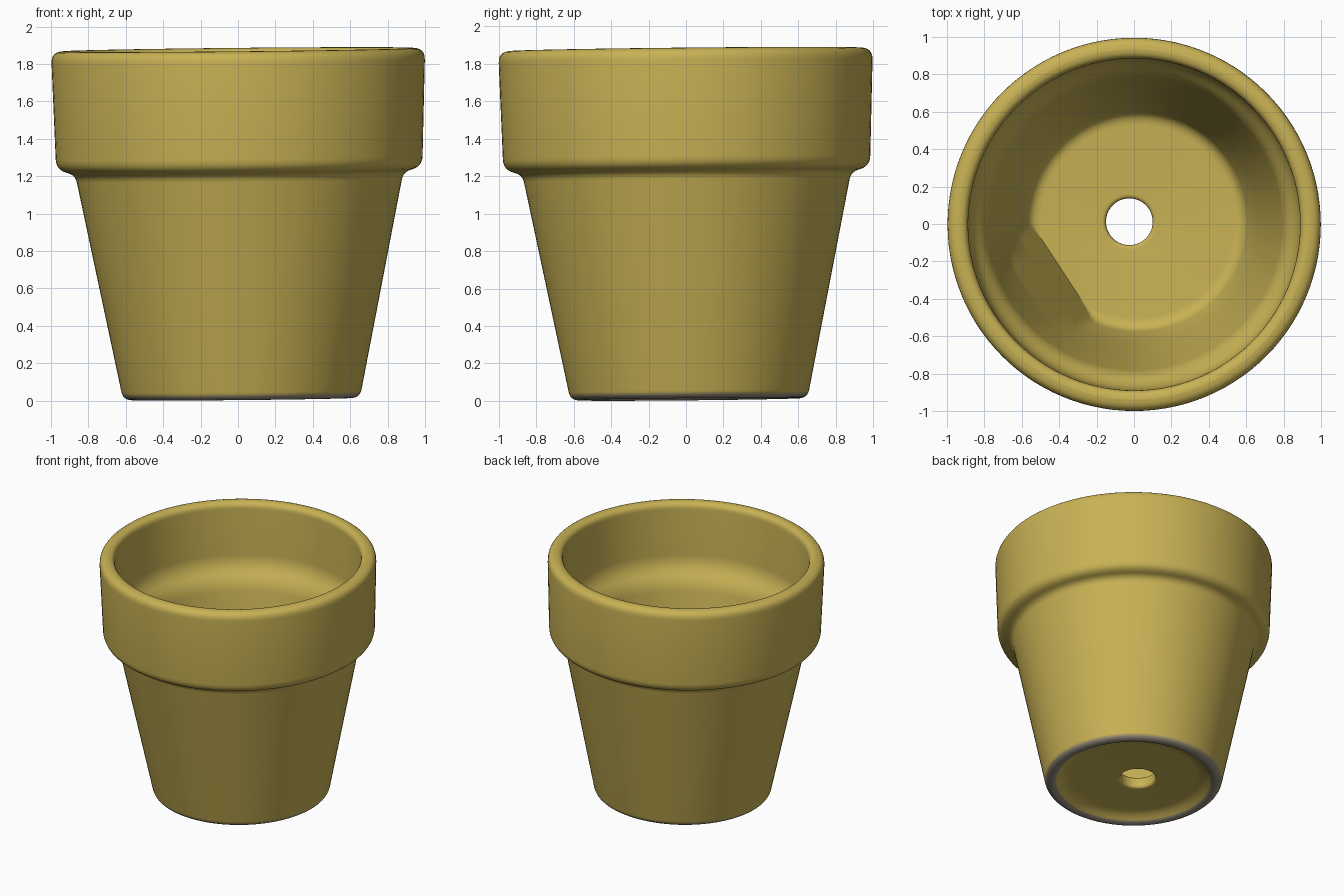
import bpy, bmesh, math
from mathutils import Vector

cube = bpy.data.objects.get("Cube")
if cube:
    bpy.data.objects.remove(cube, do_unlink=True)


def material(name, rgb):
    m = bpy.data.materials.new(name)
    m.use_nodes = True
    m.diffuse_color = (*rgb, 1)
    m.node_tree.nodes["Principled BSDF"].inputs["Base Color"].default_value = (*rgb, 1)
    return m


def rounded(corners, steps=6):
    """Closed (radius, height) outline with every corner rounded by its own amount."""
    pts = []
    for i, (r, z, cut) in enumerate(corners):
        p = Vector((r, z))
        a = Vector(corners[i - 1][:2]) - p
        b = Vector(corners[(i + 1) % len(corners)][:2]) - p
        a, b = p + a.normalized() * cut, p + b.normalized() * cut
        for k in range(steps + 1):
            t = k / steps
            pts.append(a * (1 - t) ** 2 + p * 2 * t * (1 - t) + b * t * t)
    return pts


FLOOR = 0.14
# Wall outline: radius, height, corner rounding
outline = rounded([
    (0.633, 0.0, 0.045),    # foot
    (0.877, 1.205, 0.04),   # under the collar
    (0.979, 1.235, 0.055),  # collar lower edge
    (1.0, 1.868, 0.065),    # collar top, outside
    (0.888, 1.868, 0.05),   # collar top, inside
    (0.885, 1.39, 0.07),    # inner ledge, top
    (0.795, 1.27, 0.06),    # inner ledge, bottom
    (0.70, 0.72, 0.05),
    (0.635, 0.38, 0.05),
    (0.575, FLOOR, 0.06),   # floor edge
    (0.125, FLOOR, 0.025),  # drain hole
    (0.125, 0.05, 0.025),
    (0.50, 0.05, 0.05),     # recessed underside
    (0.575, 0.0, 0.02),
])

# Spin the outline into the pot
bm = bmesh.new()
verts = [bm.verts.new((p.x, 0, p.y)) for p in outline]
edges = [bm.edges.new((v, verts[(i + 1) % len(verts)])) for i, v in enumerate(verts)]
bmesh.ops.spin(bm, geom=verts + edges, axis=(0, 0, 1), cent=(0, 0, 0),
               angle=math.tau, steps=112, use_merge=True)
bmesh.ops.remove_doubles(bm, verts=bm.verts, dist=0.0002)
bmesh.ops.recalc_face_normals(bm, faces=bm.faces)

# Foot ring: dusty grey fading into the clay
for f in bm.faces:
    c = f.calc_center_median()
    f.smooth = True
    if c.xy.length > 0.56:
        f.material_index = 1 if c.z < 0.017 else 2 if c.z < 0.03 else 0

# Flattened lump of clay inside, where the wall meets the floor
lump = Vector((-0.84, -0.55, 0)).normalized()
for v in bm.verts:
    rise = v.co.z - FLOOR
    if -0.001 < rise < 0.96 and v.co.xy.length < 0.61 + 0.2 * rise:
        excess = v.co.dot(lump) - (0.48 + 0.33 * rise)
        if excess > 0:
            v.co -= lump * excess

# Off-centre drain hole
for v in bm.verts:
    if v.co.xy.length < 0.2:
        v.co += Vector((-0.043, -0.003, 0))

mesh = bpy.data.meshes.new("flower_pot")
bm.to_mesh(mesh)
bm.free()
mesh.materials.append(material("ochre clay", (0.58, 0.445, 0.09)))
mesh.materials.append(material("dusty grey", (0.29, 0.255, 0.2)))
mesh.materials.append(material("dusty ochre", (0.42, 0.34, 0.14)))
pot = bpy.data.objects.new("flower_pot", mesh)
bpy.context.collection.objects.link(pot)

# Slight lean of the hand-made pot
pot.rotation_euler = (0.010, -0.010, 0)
pot.location = (0.019, 0.016, 0.009)
bpy.context.view_layer.objects.active = pot
pot.select_set(True)
bpy.ops.object.shade_smooth_by_angle(angle=math.radians(50))
